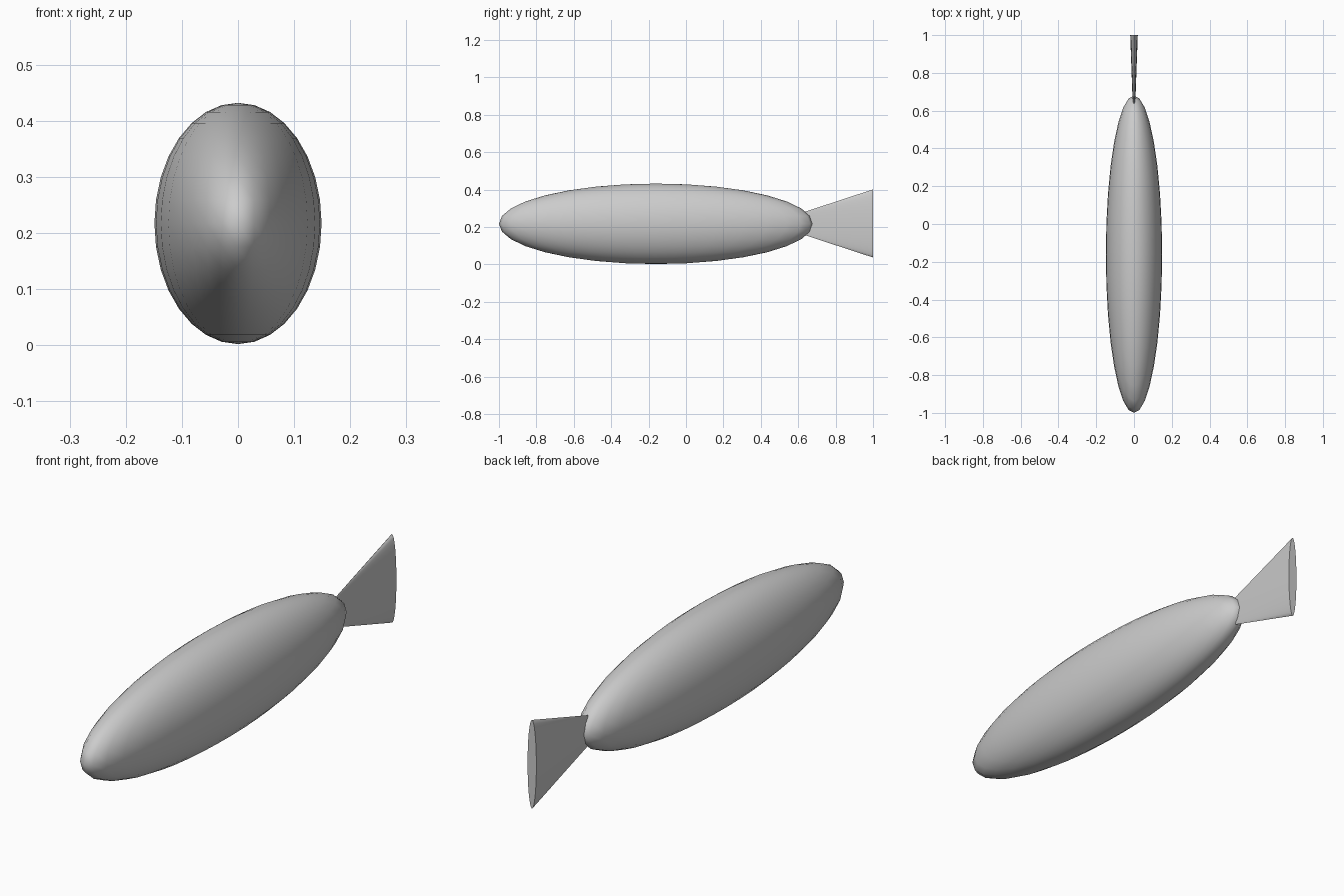
import bpy, math

if "Cube" in bpy.data.objects:
    bpy.data.objects.remove(bpy.data.objects["Cube"])


def finish(obj, name, angle):
    obj.name = name
    bpy.ops.object.transform_apply(location=False, rotation=True, scale=True)
    bpy.ops.object.shade_smooth_by_angle(angle=math.radians(angle))


# Body: stretched sphere, taller than wide
bpy.ops.mesh.primitive_uv_sphere_add(segments=32, ring_count=16, radius=1,
                                     location=(0, -0.16, 0.217))
body = bpy.context.object
body.scale = (0.149, 0.84, 0.215)
finish(body, "body", 60)

# Tail fin: flattened cone, tip buried in the body, flat end facing back
TIP, END = 0.445, 1.0
bpy.ops.mesh.primitive_cone_add(vertices=32, radius1=1, radius2=0, depth=END - TIP,
                                location=(0, (TIP + END) / 2, 0.219),
                                rotation=(math.pi / 2, 0, 0))
tail = bpy.context.object
tail.scale = (0.02, 0.182, 1)
finish(tail, "tail_fin", 40)
